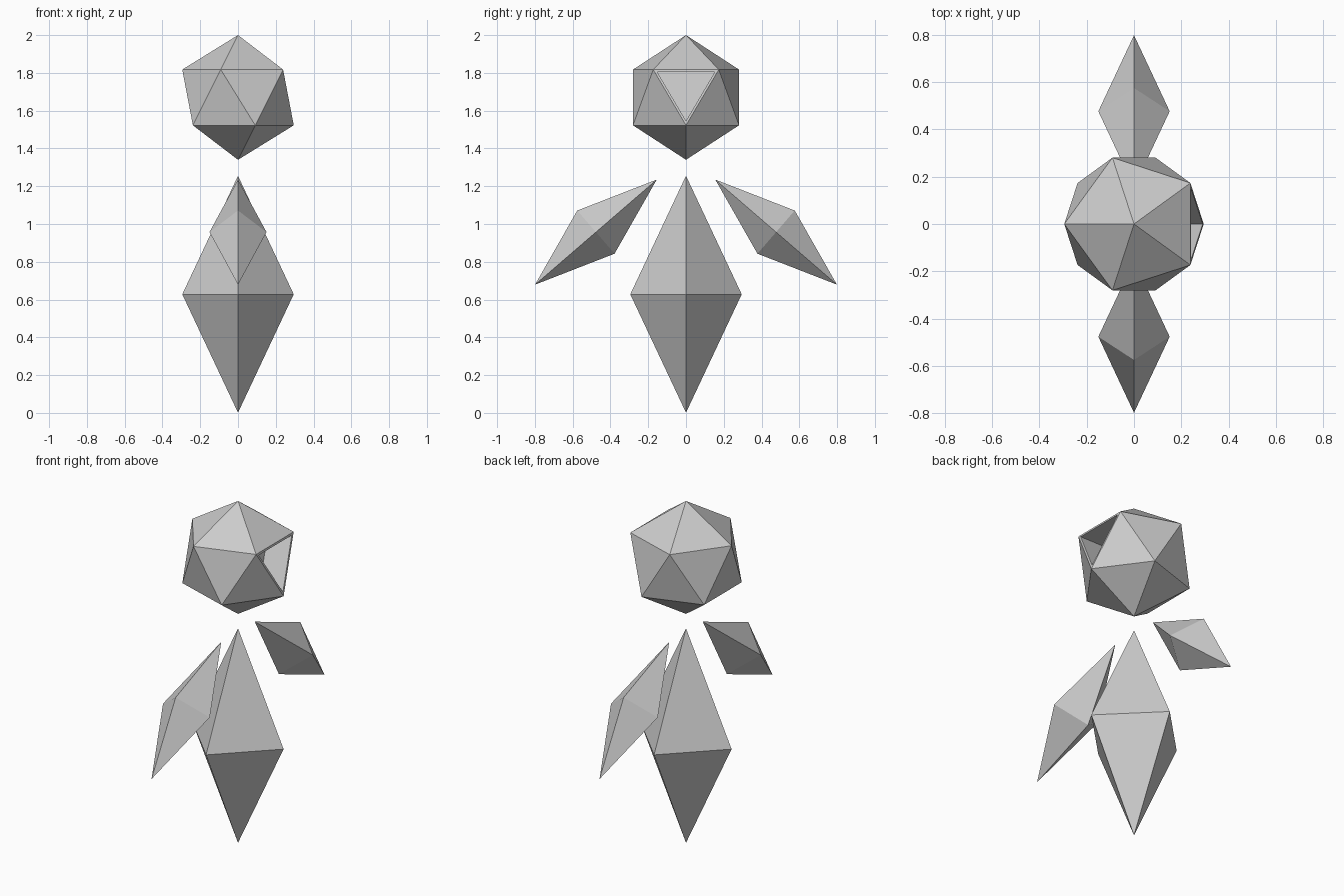
import bpy, bmesh, math
from mathutils import Matrix, Vector

if "Cube" in bpy.data.objects:
    bpy.data.objects.remove(bpy.data.objects["Cube"])


def finish(bm, name):
    bmesh.ops.recalc_face_normals(bm, faces=bm.faces)
    mesh = bpy.data.meshes.new(name)
    bm.to_mesh(mesh)
    bm.free()
    obj = bpy.data.objects.new(name, mesh)
    bpy.context.collection.objects.link(obj)
    return obj


def crystal(name, radius, half_length, centre, tilt=0.0):
    """Four-sided double pyramid, tilted about the x axis."""
    bm = bmesh.new()
    for axis, size in enumerate((radius, radius, half_length)):
        for sign in (-1, 1):
            co = Vector((0, 0, 0))
            co[axis] = sign * size
            bm.verts.new(co)
    bmesh.ops.convex_hull(bm, input=bm.verts)
    bm.transform(Matrix.Translation(centre) @ Matrix.Rotation(tilt, 4, 'X'))
    return finish(bm, name)


# Head: icosahedron with one recessed triangular face on the +x side
bm = bmesh.new()
bmesh.ops.create_icosphere(bm, subdivisions=1, radius=0.33)
bm.transform(Matrix.Translation((0, 0, 1.67)) @ Matrix.Rotation(math.pi, 4, 'Z'))
bm.normal_update()
eye = max(bm.faces, key=lambda f: f.normal.x + 0.5 * f.normal.z - abs(f.normal.y)
          if f.normal.x > 0.9 else -9)
bmesh.ops.inset_individual(bm, faces=[eye], thickness=0.024)
floor = bmesh.ops.extrude_discrete_faces(bm, faces=[eye])['faces'][0]
bmesh.ops.translate(bm, verts=floor.verts, vec=(-0.15, 0, 0))
bmesh.ops.remove_doubles(bm, verts=bm.verts, dist=1e-5)
finish(bm, "head")

# Body
crystal("body", 0.295, 0.627, (0, 0, 0.628))

# Arms, mirrored across y
for name, side in (("arm_front", -1), ("arm_back", 1)):
    crystal(name, 0.151, 0.4255, (0, side * 0.477, 0.957), side * math.radians(49.2))
